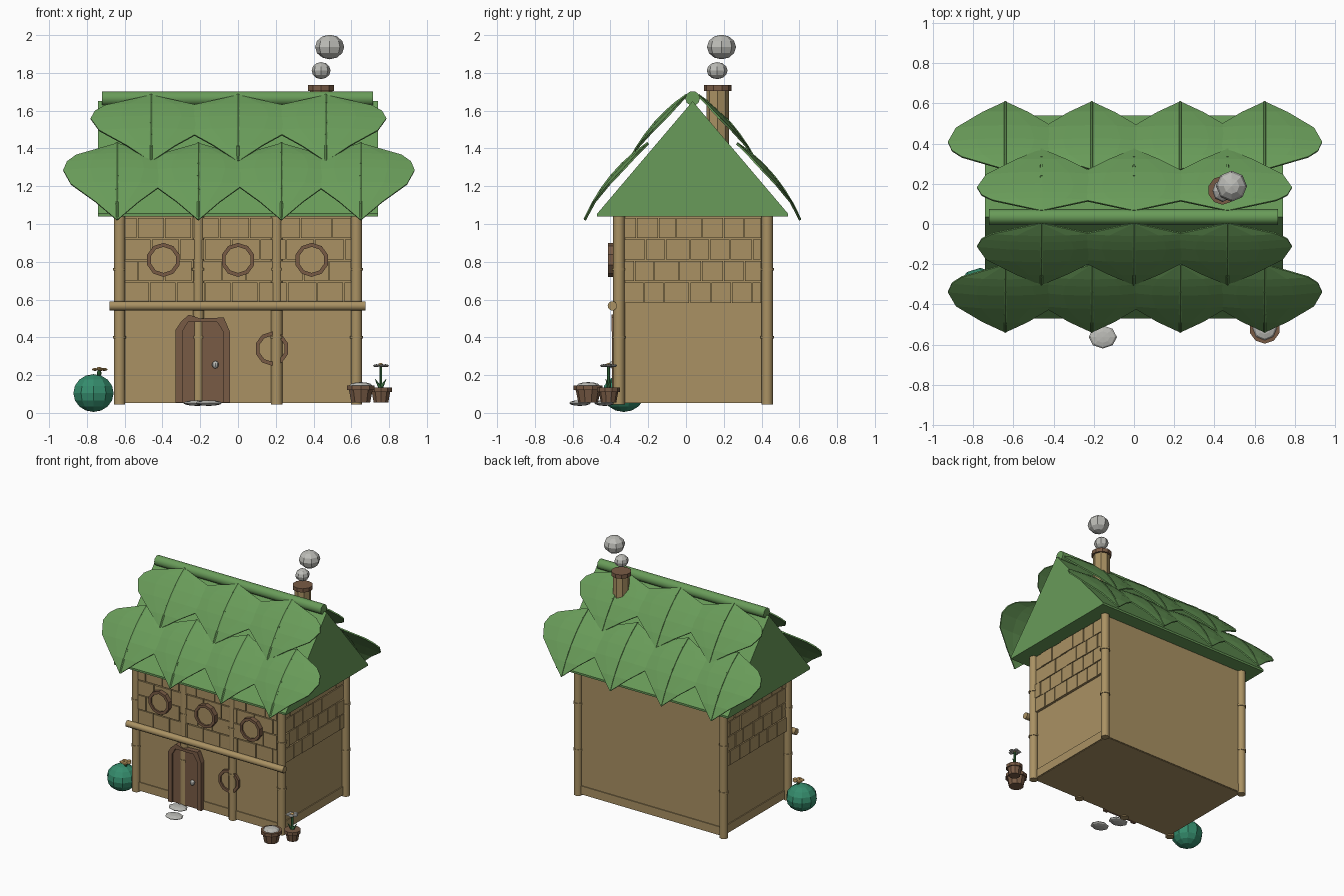
import bpy, bmesh, math, random
from mathutils import Vector, Matrix

if "Cube" in bpy.data.objects:
    bpy.data.objects.remove(bpy.data.objects["Cube"])
random.seed(4)


def mat(name, r, g, b):
    m = bpy.data.materials.new(name)
    m.diffuse_color = (r, g, b, 1)
    m.use_nodes = True
    m.node_tree.nodes["Principled BSDF"].inputs["Base Color"].default_value = m.diffuse_color
    return m


TAN = mat("bamboo tan", 0.40, 0.285, 0.125)
GREEN = mat("leaf green", 0.14, 0.33, 0.10)
BROWN = mat("wood brown", 0.19, 0.105, 0.06)
GREY = mat("stone grey", 0.50, 0.50, 0.47)
TEAL = mat("teal", 0.035, 0.26, 0.15)
STEM = mat("stem green", 0.04, 0.16, 0.05)
YELLOW = mat("petal yellow", 0.58, 0.36, 0.13)


def finish(name, bm, material, smooth=False):
    bmesh.ops.recalc_face_normals(bm, faces=bm.faces)
    me = bpy.data.meshes.new(name)
    bm.to_mesh(me)
    bm.free()
    me.materials.append(material)
    ob = bpy.data.objects.new(name, me)
    bpy.context.collection.objects.link(ob)
    if smooth:
        bpy.context.view_layer.objects.active = ob
        bpy.ops.object.select_all(action='DESELECT')
        ob.select_set(True)
        bpy.ops.object.shade_smooth_by_angle(angle=math.radians(50))
    return ob


def add_box(bm, x0, x1, y0, y1, z0, z1):
    m = Matrix.Translation(((x0 + x1) / 2, (y0 + y1) / 2, (z0 + z1) / 2))
    m = m @ Matrix.Diagonal((x1 - x0, y1 - y0, z1 - z0, 1))
    bmesh.ops.create_cube(bm, size=1, matrix=m)


def add_rod(bm, a, b, r1, r2=None, sides=10):
    a, b = Vector(a), Vector(b)
    rot = Vector((0, 0, 1)).rotation_difference(b - a).to_matrix().to_4x4()
    bmesh.ops.create_cone(bm, cap_ends=True, segments=sides, radius1=r1,
                          radius2=r1 if r2 is None else r2, depth=(b - a).length,
                          matrix=Matrix.Translation((a + b) / 2) @ rot)


def box(name, material, *dims):
    bm = bmesh.new()
    add_box(bm, *dims)
    return finish(name, bm, material)


def rod(name, material, a, b, r1, r2=None, sides=10, smooth=False):
    bm = bmesh.new()
    add_rod(bm, a, b, r1, r2, sides)
    return finish(name, bm, material, smooth)


def ball(name, material, c, size, u=8, v=6):
    bm = bmesh.new()
    bmesh.ops.create_uvsphere(bm, u_segments=u, v_segments=v, radius=1,
                              matrix=Matrix.Translation(c) @ Matrix.Diagonal((*size, 1)))
    return finish(name, bm, material)


def prism(name, material, pts, axis, lo, hi):
    """Extrude a 2D outline along x (pts are y, z) or along y (pts are x, z)."""
    bm = bmesh.new()
    place = (lambda p, d: (d, p[0], p[1])) if axis == 'x' else (lambda p, d: (p[0], d, p[1]))
    a, b = ([bm.verts.new(place(p, d)) for p in pts] for d in (lo, hi))
    bm.faces.new(a)
    bm.faces.new(b)
    for i in range(len(pts)):
        j = (i + 1) % len(pts)
        bm.faces.new((a[i], a[j], b[j], b[i]))
    return finish(name, bm, material)


# Walls and baseboards
box("walls", TAN, -0.615, 0.615, -0.355, 0.43, 0.052, 1.05)
box("baseboard", TAN, -0.622, 0.622, -0.362, 0.437, 0.055, 0.12)

# Bamboo posts with nodes
for x, y in [(sx * 0.627, y) for sx in (-1, 1) for y in (-0.355, 0.43)] + [(-0.21, -0.355), (0.205, -0.355)]:
    bm = bmesh.new()
    add_rod(bm, (x, y, 0.045), (x, y, 1.04), 0.031)
    for z in (0.4, 0.76):
        add_rod(bm, (x, y, z - 0.007), (x, y, z + 0.007), 0.036)
    finish("post", bm, TAN, True)
rod("front_beam", TAN, (-0.68, -0.39, 0.567), (0.675, -0.39, 0.567), 0.025, smooth=True)

# Staggered wall tiles on the upper floor (front and both sides)
bm = bmesh.new()
gap = 0.003
for row in range(4):
    z0, z1 = 0.58 + row * 0.114 + gap, 0.58 + (row + 1) * 0.114 - gap

    def spans(lo, hi, w):
        cuts, p = [lo], lo + w * (0.5 if row % 2 else 0.95)
        while p < hi - 0.03:
            cuts.append(p + random.uniform(-0.012, 0.012))
            p += w
        cuts.append(hi)
        return [(a + gap, b - gap) for a, b in zip(cuts, cuts[1:])]

    for a, b in spans(-0.6, 0.6, 0.145):
        add_box(bm, a, b, -0.378 + random.uniform(0, 0.005), -0.35, z0, z1)
    for s in (-1, 1):
        for a, b in spans(-0.33, 0.40, 0.115):
            xo = 0.63 + random.uniform(0, 0.006)
            add_box(bm, min(s * 0.61, s * xo), max(s * 0.61, s * xo), a, b, z0, z1)
finish("wall_tiles", bm, TAN)


# Round windows: wooden ring around a flat pane
def window(x, z, y_front, y_back):
    bm = bmesh.new()
    loops = []
    for r, y in ((0.09, y_back), (0.09, y_front), (0.069, y_front), (0.069, y_back)):
        loops.append([bm.verts.new((x + r * math.cos(i * math.tau / 10 + 0.31), y,
                                    z + r * math.sin(i * math.tau / 10 + 0.31))) for i in range(10)])
    for k in range(4):
        a, b = loops[k], loops[(k + 1) % 4]
        for i in range(10):
            j = (i + 1) % 10
            bm.faces.new((a[i], a[j], b[j], b[i]))
    finish("window_ring", bm, BROWN)
    rod("window_pane", TAN, (x, y_back, z), (x, y_front + 0.012, z), 0.071)


for wx in (-0.395, 0.0, 0.39):
    window(wx, 0.81, -0.412, -0.36)
window(0.18, 0.34, -0.376, -0.35)

# Arched door with jambs and knob
prism("door_panel", BROWN, [(-0.30, 0.055), (-0.075, 0.055), (-0.075, 0.44), (-0.10, 0.49),
                            (-0.27, 0.49), (-0.30, 0.44)], 'y', -0.379, -0.35)
prism("door_jamb_left", BROWN, [(-0.33, 0.055), (-0.295, 0.055), (-0.295, 0.46), (-0.33, 0.44)], 'y', -0.392, -0.35)
prism("door_jamb_right", BROWN, [(-0.078, 0.055), (-0.043, 0.055), (-0.043, 0.43), (-0.078, 0.46)], 'y', -0.392, -0.35)
prism("door_arch", BROWN, [(-0.33, 0.44), (-0.295, 0.43), (-0.265, 0.48), (-0.11, 0.48), (-0.078, 0.43),
                           (-0.043, 0.43), (-0.075, 0.505), (-0.20, 0.50), (-0.26, 0.52), (-0.30, 0.485)],
      'y', -0.394, -0.35)
ball("door_knob", GREY, (-0.12, -0.39, 0.255), (0.018, 0.018, 0.02))

# Roof core and ridge pole
RIDGE = 0.035
prism("roof", GREEN, [(-0.47, 1.04), (0.54, 1.04), (0.54, 1.055), (RIDGE, 1.65), (-0.47, 1.055)], 'x', -0.74, 0.74)
rod("ridge_pole", GREEN, (-0.72, RIDGE, 1.665), (0.715, RIDGE, 1.665), 0.039, smooth=True)

# Overlapping roof leaves: (position along spine, half width)
OUTLINE = [(0, 0.002), (0.17, 0.76), (0.26, 0.93), (0.38, 1), (0.57, 0.86), (0.8, 0.4), (1, 0.002)]


def leaf(cx, side, half, top, mid, bottom):
    def spine(t):
        p = [top[i] * (1 - t) * (1 - 2 * t) + mid[i] * 4 * t * (1 - t) + bottom[i] * t * (2 * t - 1) for i in (0, 1)]
        return p
    bm = bmesh.new()
    rows = []
    for t, w in OUTLINE:
        d, z = spine(t)
        row = []
        for u in (-1, -0.5, 0, 0.5, 1):
            drop = 0.022 * (u * w) ** 2
            row.append(bm.verts.new((cx + u * w * half, RIDGE + side * (d - drop * 0.77), z - drop * 0.64)))
        rows.append(row)
    for a, b in zip(rows, rows[1:]):
        for i in range(4):
            bm.faces.new((a[i], a[i + 1], b[i + 1], b[i]))
    ob = finish("roof_leaf", bm, GREEN)
    sol = ob.modifiers.new("thickness", 'SOLIDIFY')
    sol.thickness, sol.offset = 0.01, 0
    bm = bmesh.new()
    pts = [(cx, RIDGE + side * spine(k / 6)[0], spine(k / 6)[1] + 0.003) for k in range(7)]
    for a, b in zip(pts, pts[1:]):
        add_rod(bm, a, b, 0.008, sides=5)
    finish("leaf_vein", bm, GREEN)


for side in (-1, 1):
    for cx in (-0.64, -0.21, 0.23, 0.65):
        leaf(cx, side, 0.285, (0.235, 1.425), (0.43, 1.25), (0.57, 1.02))
    for cx in (-0.46, 0.0, 0.465):
        leaf(cx, side, 0.32, (0.03, 1.68), (0.20, 1.53), (0.335, 1.33))

# Chimney and smoke
rod("chimney", TAN, (0.44, 0.168, 1.40), (0.44, 0.168, 1.71), 0.06, sides=8)
rod("chimney_cap", BROWN, (0.44, 0.168, 1.705), (0.44, 0.168, 1.735), 0.072)
ball("small_smoke", GREY, (0.44, 0.165, 1.812), (0.05, 0.055, 0.045))
ball("large_smoke", GREY, (0.485, 0.188, 1.937), (0.077, 0.077, 0.065))

# Round teal plant with flower
ball("round_plant", TEAL, (-0.765, -0.33, 0.105), (0.112, 0.112, 0.1), 10, 8)
ball("plant_stub", STEM, (-0.735, -0.33, 0.21), (0.012, 0.012, 0.02))


def flower(x, y, z, r, material):
    bm = bmesh.new()
    for k in range(5):
        a = k * math.tau / 5
        m = Matrix.Translation((x + r * 0.6 * math.cos(a), y + r * 0.6 * math.sin(a), z))
        bmesh.ops.create_uvsphere(bm, u_segments=6, v_segments=4, radius=1,
                                  matrix=m @ Matrix.Diagonal((r * 0.45, r * 0.45, 0.008, 1)))
    finish("petals", bm, material)
    ball("flower_center", YELLOW, (x, y, z + 0.004), (r * 0.3, r * 0.3, 0.01))


flower(-0.735, -0.33, 0.23, 0.045, YELLOW)


# Flower pots
def pot(x, y, r, top):
    rod("pot", BROWN, (x, y, 0.055), (x, y, top - 0.015), r * 0.68, r * 0.88)
    rod("pot_rim", BROWN, (x, y, top - 0.025), (x, y, top), r)


pot(0.65, -0.518, 0.077, 0.145)
ball("pot_filling", GREY, (0.65, -0.518, 0.145), (0.06, 0.06, 0.018))
pot(0.757, -0.41, 0.06, 0.135)
rod("flower_stem", STEM, (0.755, -0.41, 0.12), (0.755, -0.41, 0.25), 0.008, sides=6)
for s in (-1, 1):
    rod("stem_leaf", STEM, (0.755, -0.41, 0.13), (0.755 + s * 0.03, -0.41 + s * 0.015, 0.18), 0.012, 0.001, 5)
flower(0.755, -0.41, 0.25, 0.045, GREY)

# Stepping stones
ball("front_stone", GREY, (-0.155, -0.562, 0.052), (0.07, 0.057, 0.015))
ball("door_stone", GREY, (-0.215, -0.43, 0.052), (0.075, 0.055, 0.015))
